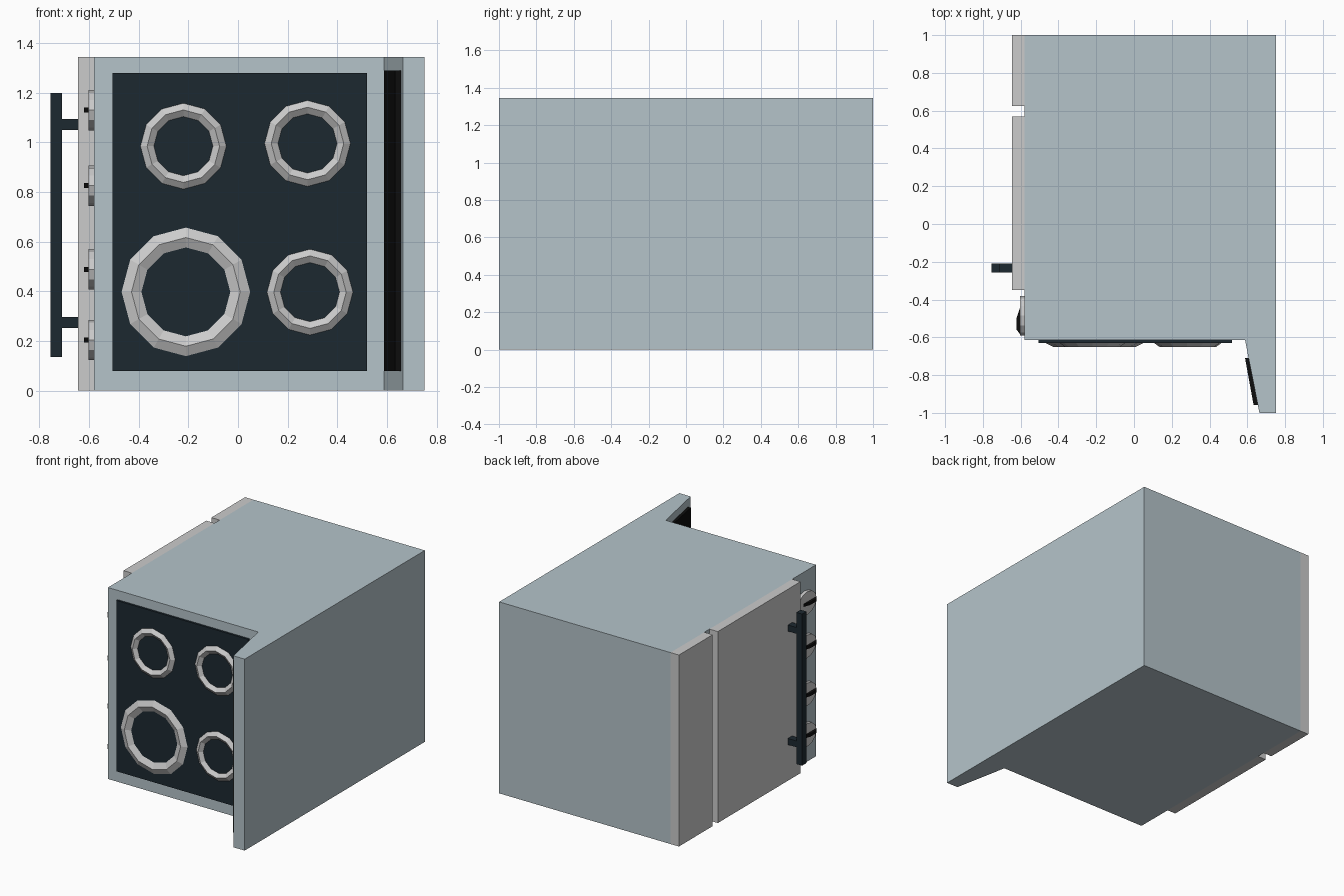
import bpy, bmesh
from math import cos, sin, tau

if "Cube" in bpy.data.objects:
    bpy.data.objects.remove(bpy.data.objects["Cube"])


def material(name, rgb):
    m = bpy.data.materials.new(name)
    m.diffuse_color = (*rgb, 1)
    m.use_nodes = True
    m.node_tree.nodes["Principled BSDF"].inputs["Base Color"].default_value = m.diffuse_color
    return m


STEEL = material("blue_grey_enamel", (0.46, 0.55, 0.59))
DARK = material("dark_glass", (0.012, 0.022, 0.03))
BLACK = material("black", (0.004, 0.004, 0.004))


def finish(name, bm, mat=None):
    bmesh.ops.recalc_face_normals(bm, faces=bm.faces)
    me = bpy.data.meshes.new(name)
    bm.to_mesh(me)
    bm.free()
    ob = bpy.data.objects.new(name, me)
    bpy.context.collection.objects.link(ob)
    if mat:
        me.materials.append(mat)
    return ob


def prism(name, profile, z0, z1, mat=None):
    """Extrude an XY outline from z0 to z1."""
    bm = bmesh.new()
    face = bm.faces.new([bm.verts.new((x, y, z0)) for x, y in profile])
    ext = bmesh.ops.extrude_face_region(bm, geom=[face])
    verts = [v for v in ext["geom"] if isinstance(v, bmesh.types.BMVert)]
    bmesh.ops.translate(bm, verts=verts, vec=(0, 0, z1 - z0))
    return finish(name, bm, mat)


def box(name, x, y, z, mat=None):
    outline = [(x[0], y[0]), (x[1], y[0]), (x[1], y[1]), (x[0], y[1])]
    return prism(name, outline, *z, mat)


def burner(name, x, z, radius, width, y=-0.63, height=0.02, sides=12):
    """Low-poly ring with a diamond cross-section, lying on the cooktop."""
    bm = bmesh.new()
    section = [(width, 0), (0, -height), (-width, 0), (0, height)]
    rings = []
    for i in range(sides):
        a = tau * i / sides
        rings.append([bm.verts.new((x + (radius + r) * cos(a), y + h,
                                    z + (radius + r) * sin(a))) for r, h in section])
    for i in range(sides):
        a, b = rings[i], rings[(i + 1) % sides]
        for j in range(4):
            k = (j + 1) % 4
            bm.faces.new((a[j], b[j], b[k], a[k]))
    return finish(name, bm)


def knob(name, z, sides=12):
    """Flat oval disc standing out from the control strip."""
    bm = bmesh.new()
    face = bm.faces.new([bm.verts.new((-0.575, -0.485 + 0.104 * cos(tau * i / sides),
                                       z + 0.081 * sin(tau * i / sides))) for i in range(sides)])
    ext = bmesh.ops.extrude_face_region(bm, geom=[face])
    verts = [v for v in ext["geom"] if isinstance(v, bmesh.types.BMVert)]
    bmesh.ops.translate(bm, verts=verts, vec=(-0.028, 0, 0))
    return finish(name, bm)


H = 1.345

# Body with sloped backsplash
prism("stove_body", [(-0.58, -0.615), (0.588, -0.615), (0.664, -1), (0.752, -1),
                     (0.752, 1), (-0.58, 1)], 0, H, STEEL)

# Oven door and drawer
box("oven_door", (-0.645, -0.58), (-0.35, 0.568), (0, H))
box("drawer", (-0.645, -0.58), (0.625, 1), (0, H))

# Door handle
box("handle_bar", (-0.755, -0.71), (-0.258, -0.21), (0.135, 1.2), DARK)
for i, z in enumerate((0.275, 1.072)):
    box(f"handle_post_{i}", (-0.71, -0.645), (-0.258, -0.21), (z - 0.022, z + 0.022), DARK)

# Cooktop and burners
box("cooktop", (-0.505, 0.52), (-0.63, -0.615), (0.08, 1.28), DARK)
burner("large_burner", -0.21, 0.398, 0.219, 0.04)
for i, (x, z) in enumerate(((-0.22, 0.985), (0.28, 0.996), (0.29, 0.397))):
    burner(f"small_burner_{i}", x, z, 0.146, 0.027)

# Backsplash display
prism("display_panel", [(0.588, -0.71), (0.607, -0.71), (0.656, -0.958), (0.633, -0.958)],
      0.08, 1.29, BLACK)

# Control knobs with pointers
for i, z in enumerate((0.204, 0.489, 0.826, 1.13)):
    knob(f"knob_{i}", z)
    prism(f"knob_pointer_{i}", [(-0.602, -0.44), (-0.621, -0.495), (-0.621, -0.56),
                                (-0.602, -0.585)], z - 0.01, z + 0.01, BLACK)
